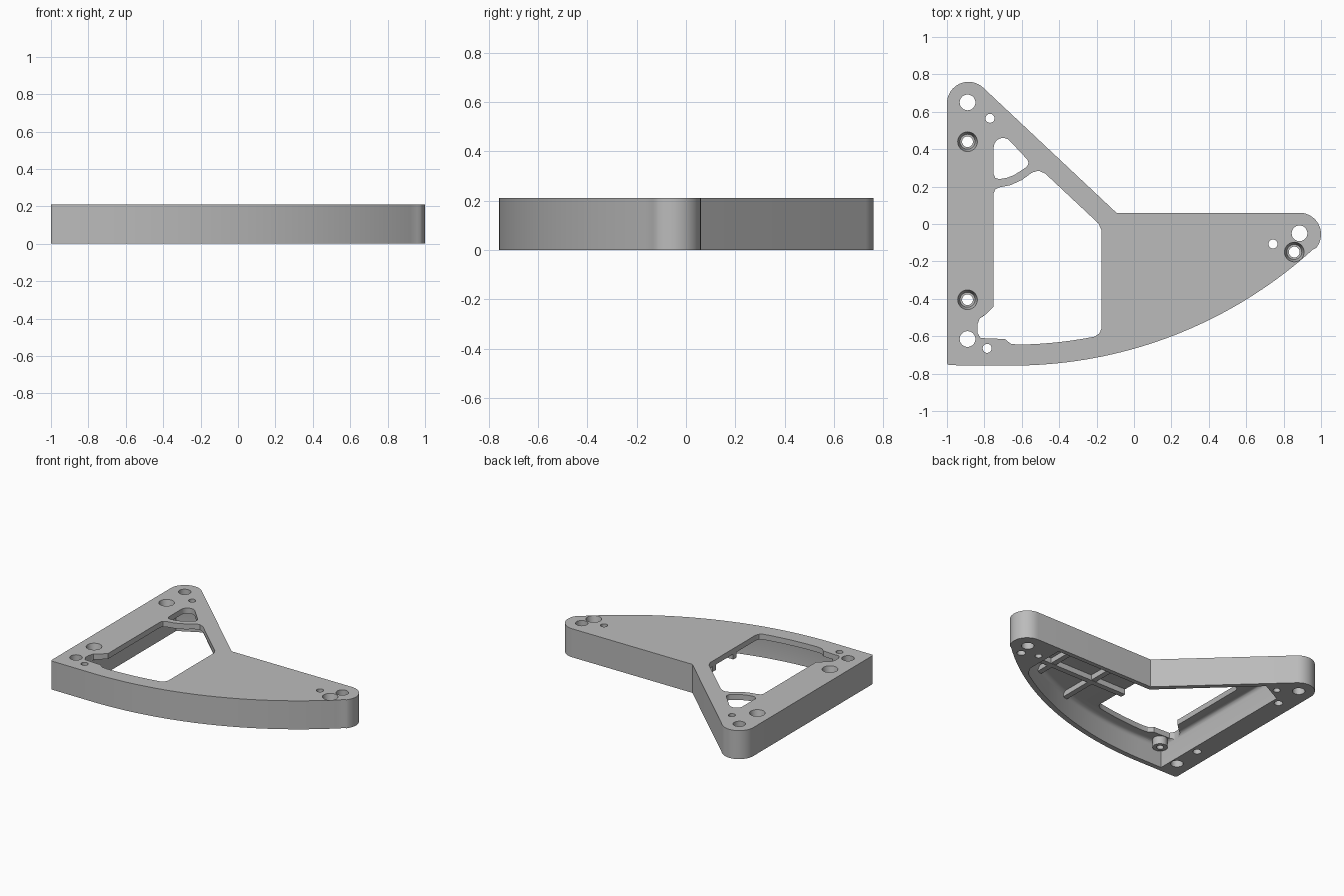
import bpy, bmesh
from math import radians, degrees, atan2, sin, cos, asin, hypot

cube = bpy.data.objects.get("Cube")
if cube:
    bpy.data.objects.remove(cube, do_unlink=True)

HEIGHT = 0.21
CEILING = 0.17          # underside of the top plate
ROUND = 0.115           # radius of the rounded ends
SWEEP = 2.39            # radius of the long curved side
SWEEP_X, SWEEP_Y = -0.65, -0.757 + SWEEP
TIP = (0.885, -0.055)
LEG = (-0.885, 0.645)
KINK = (-0.094, 0.06)

grey = bpy.data.materials.new("plain grey")
grey.use_nodes = True
colour = (0.5, 0.5, 0.5, 1)
grey.diffuse_color = colour
grey.node_tree.nodes["Principled BSDF"].inputs["Base Color"].default_value = colour


def finish(bm, name):
    bmesh.ops.recalc_face_normals(bm, faces=bm.faces)
    mesh = bpy.data.meshes.new(name)
    bm.to_mesh(mesh)
    bm.free()
    mesh.materials.append(grey)
    obj = bpy.data.objects.new(name, mesh)
    bpy.context.collection.objects.link(obj)
    return obj


def prism(name, outline, low, high, cove=0):
    """Extrude an outline; cove rounds off its top edge."""
    bm = bmesh.new()
    base = bm.faces.new([bm.verts.new((x, y, low)) for x, y in outline])
    grown = bmesh.ops.extrude_face_region(bm, geom=[base])["geom"]
    top = [g for g in grown if isinstance(g, bmesh.types.BMVert)]
    bmesh.ops.translate(bm, verts=top, vec=(0, 0, high - low))
    if cove:
        rim = [e for e in bm.edges if all(v in top for v in e.verts)]
        bmesh.ops.bevel(bm, geom=rim, offset=cove, segments=4, profile=0.5, affect='EDGES')
    return finish(bm, name)


def cylinder(name, x, y, low, high, r_low, r_high=None):
    bm = bmesh.new()
    bmesh.ops.create_cone(bm, cap_ends=True, segments=32, radius1=r_low,
                          radius2=r_high or r_low, depth=high - low)
    bmesh.ops.translate(bm, verts=bm.verts, vec=(x, y, (low + high) / 2))
    return finish(bm, name)


def box(name, x0, x1, y0, y1, low, high):
    return prism(name, [(x0, y0), (x1, y0), (x1, y1), (x0, y1)], low, high)


def cut(target, cutter, operation='DIFFERENCE'):
    mod = target.modifiers.new("cut", 'BOOLEAN')
    mod.operation, mod.object, mod.solver = operation, cutter, 'EXACT'
    bpy.context.view_layer.objects.active = target
    bpy.ops.object.modifier_apply(modifier=mod.name)
    bpy.data.objects.remove(cutter, do_unlink=True)


def arc(cx, cy, r, start, end, steps):
    angles = [radians(start + (end - start) * i / steps) for i in range(steps + 1)]
    return [(cx + r * cos(a), cy + r * sin(a)) for a in angles]


def sweep(inset, x0, x1, steps):
    """Part of the long curved side, moved inwards."""
    r = SWEEP - inset
    a0, a1 = (degrees(asin((x - SWEEP_X) / r)) - 90 for x in (x0, x1))
    return arc(SWEEP_X, SWEEP_Y, r, a0, a1, steps)


# Outer outline
join = degrees(atan2(TIP[1] - SWEEP_Y, TIP[0] - SWEEP_X))
dx, dy = LEG[0] - KINK[0], LEG[1] - KINK[1]
slope = degrees(atan2(dy, dx) - asin(ROUND / hypot(dx, dy))) - 90
outline = arc(-0.985, -0.74, 0.015, 180, 270, 4)
outline += arc(SWEEP_X, SWEEP_Y, SWEEP, -90, join, 36)
outline += arc(*TIP, ROUND, join, 90, 16)[1:]
outline += [KINK] + arc(*LEG, ROUND, slope, 180, 16)
body = prism("bracket_body", outline, 0, HEIGHT)

# Hollow underside, leaving a thin rim, a solid leg and a solid tip
cavity = [(-0.84, -0.72)] + sweep(0.037, -0.65, 0.64, 30)
cavity += [(0.68, -0.27), (0.68, 0.027), (-0.112, 0.027), (-0.68, 0.563), (-0.84, 0.48)]
cut(body, prism("cavity", cavity, -0.1, CEILING, cove=0.03))

# Boss under the plate in the square corner
cut(body, cylinder("boss", -0.785, -0.665, 0.11, 0.19, 0.05), 'UNION')

# Large window with a notch in its corner, and the small rounded triangle
window = [(-0.75, -0.44), (-0.795, -0.485), (-0.825, -0.505), (-0.838, -0.54),
          (-0.838, -0.58), (-0.82, -0.61), (-0.69, -0.615), (-0.66, -0.64)]
window += sweep(0.112, -0.62, -0.21, 12)
window += [(-0.185, -0.585), (-0.175, -0.56), (-0.175, -0.03), (-0.19, 0.003),
           (-0.475, 0.27), (-0.51, 0.285), (-0.545, 0.275), (-0.6, 0.235),
           (-0.66, 0.208), (-0.72, 0.196), (-0.742, 0.185), (-0.75, 0.165)]
cut(body, prism("window", window, -0.1, 0.3))
triangle = arc(-0.7, 0.41, 0.05, 180, 45, 10) + arc(-0.595, 0.327, 0.03, 40, -50, 6)
triangle += [(-0.64, 0.262), (-0.68, 0.247), (-0.72, 0.24), (-0.742, 0.247), (-0.75, 0.265)]
cut(body, prism("small_window", triangle, -0.1, 0.3))

# Plain through holes, wide and narrow
for x, y, r in [(-0.89, 0.65, 0.042), (-0.89, -0.615, 0.042), (0.885, -0.05, 0.042),
                (-0.77, 0.565, 0.024), (-0.785, -0.665, 0.024), (0.743, -0.107, 0.024)]:
    cut(body, cylinder("hole", x, y, -0.1, 0.3, r))

# Countersunk screw holes
for x, y in [(-0.89, 0.44), (-0.89, -0.405), (0.857, -0.15)]:
    cut(body, cylinder("screw_hole", x, y, -0.1, 0.3, 0.029))
    cut(body, cylinder("countersink", x, y, 0.15, 0.212, 0.04, 0.053))

# Stiffening ribs under the wide plate
HALF = 0.02
for name, y, end in [("back_rib", -0.08, 0.69), ("front_rib", -0.32, 0.65)]:
    box(name, -0.175, end, y - HALF, y + HALF, 0.13, CEILING + 0.01)
for name, x, start in [("inner_cross_rib", 0.1, -0.6), ("outer_cross_rib", 0.45, -0.45)]:
    box(name, x - HALF, x + HALF, start, 0.04, 0.132, CEILING + 0.01)

# Smooth curved walls, sharp edges
bpy.ops.object.select_all(action='DESELECT')
body.select_set(True)
bpy.context.view_layer.objects.active = body
bpy.ops.object.shade_smooth_by_angle(angle=radians(30))
